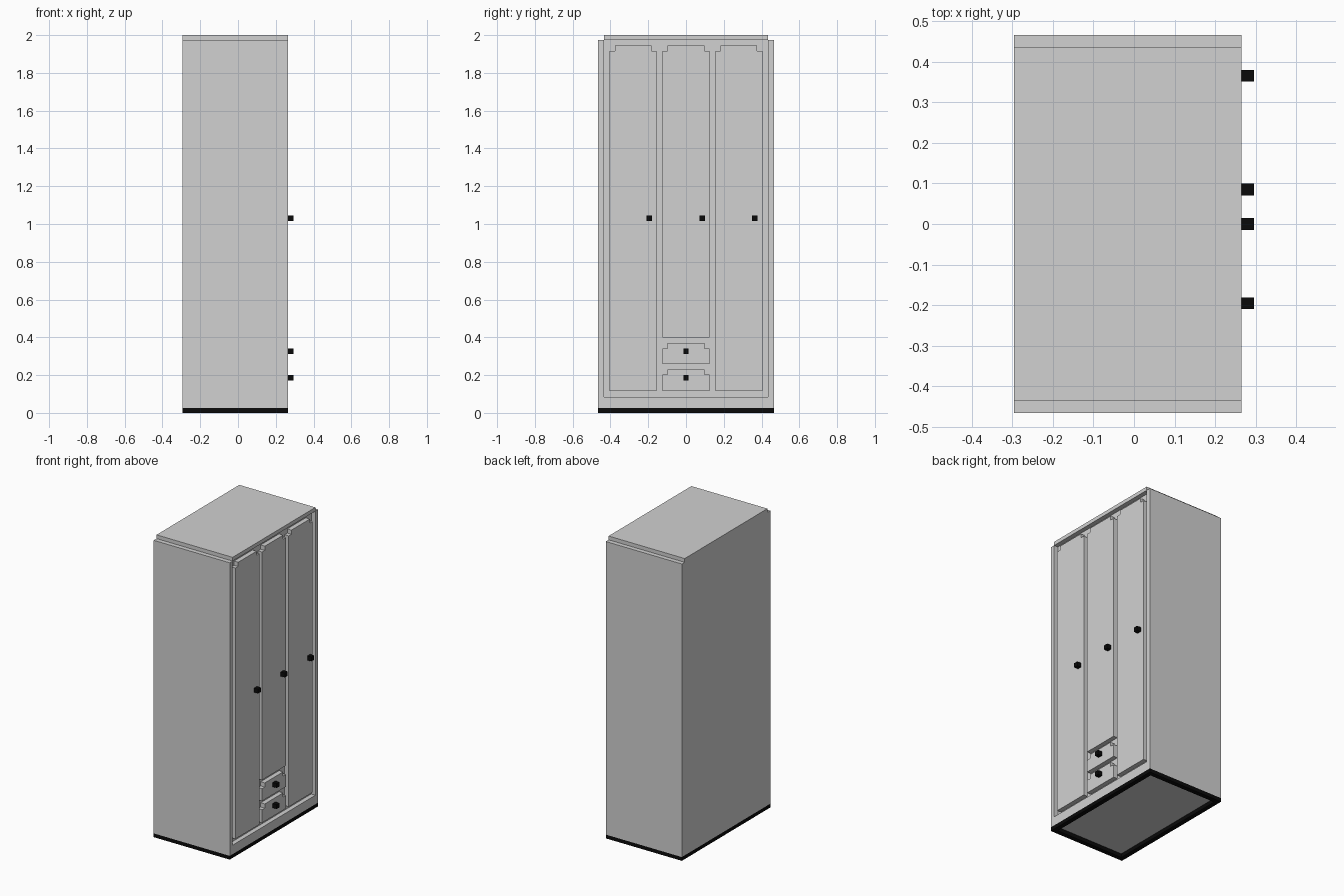
import bpy, bmesh

if "Cube" in bpy.data.objects:
    bpy.data.objects.remove(bpy.data.objects["Cube"])

def material(name, rgb):
    m = bpy.data.materials.new(name)
    m.diffuse_color = (*rgb, 1)
    m.use_nodes = True
    m.node_tree.nodes["Principled BSDF"].inputs["Base Color"].default_value = m.diffuse_color
    return m

GREY = material("light grey", (0.64, 0.64, 0.64))
BLACK = material("black", (0.003, 0.003, 0.003))

BACK, RECESS, FRONT = -0.295, 0.235, 0.265   # depth levels; the doors face +x
HALF, INNER = 0.465, 0.435                   # half width outside / inside the side panels
BASE = 0.025

def prism(name, outline, x0, x1, mat):
    """Extrude a (y, z) outline from x0 to x1."""
    bm = bmesh.new()
    face = bm.faces.new([bm.verts.new((x0, y, z)) for y, z in outline])
    ext = bmesh.ops.extrude_face_region(bm, geom=[face])
    moved = [v for v in ext["geom"] if isinstance(v, bmesh.types.BMVert)]
    bmesh.ops.translate(bm, vec=(x1 - x0, 0, 0), verts=moved)
    bmesh.ops.recalc_face_normals(bm, faces=bm.faces)
    mesh = bpy.data.meshes.new(name)
    bm.to_mesh(mesh)
    bm.free()
    mesh.materials.append(mat)
    ob = bpy.data.objects.new(name, mesh)
    bpy.context.collection.objects.link(ob)
    return ob

def box(name, x, y, z, mat=GREY):
    return prism(name, [(y[0], z[0]), (y[1], z[0]), (y[1], z[1]), (y[0], z[1])], x[0], x[1], mat)

def notched_panel(name, y0, y1, z0, z1, n=0.028):
    """Raised front panel with both top corners stepped."""
    prism(name, [(y0, z0), (y1, z0), (y1, z1 - n), (y1 - n, z1 - n), (y1 - n, z1),
                 (y0 + n, z1), (y0 + n, z1 - n), (y0, z1 - n)], RECESS, FRONT, GREY)

def knob(name, y, z, r=0.0145):
    box(name, (FRONT, 0.295), (y - r, y + r), (z - r, z + r), BLACK)

# Cabinet
box("cabinet_body", (BACK, RECESS), (-INNER, INNER), (BASE, 1.975))
box("left_side_panel", (BACK, FRONT), (-HALF, -INNER), (BASE, 1.975))
box("right_side_panel", (BACK, FRONT), (INNER, HALF), (BASE, 1.975))
box("top_board", (BACK, FRONT), (-INNER, INNER), (1.975, 2.0))
box("kick_board", (RECESS, FRONT), (-INNER, INNER), (BASE, 0.085))

# Plinth ring under the cabinet
for name, s in (("left", -1), ("right", 1)):
    box(f"plinth_{name}", (BACK, FRONT), sorted((s * INNER, s * HALF)), (0, BASE), BLACK)
box("plinth_front", (RECESS, FRONT), (-INNER, INNER), (0, BASE), BLACK)
box("plinth_back", (BACK, BACK + 0.03), (-INNER, INNER), (0, BASE), BLACK)

# Doors with knobs
for name, y, z0 in (("left", -0.28, 0.115), ("middle", 0.0, 0.40), ("right", 0.28, 0.115)):
    notched_panel(f"{name}_door", y - 0.125, y + 0.125, z0, 1.945)
    knob(f"{name}_door_knob", y + 0.085, 1.03)

# Drawers with knobs
for name, z0, z1, zk in (("lower", 0.115, 0.23, 0.187), ("upper", 0.26, 0.37, 0.327)):
    notched_panel(f"{name}_drawer", -0.125, 0.125, z0, z1)
    knob(f"{name}_drawer_knob", 0.0, zk)
